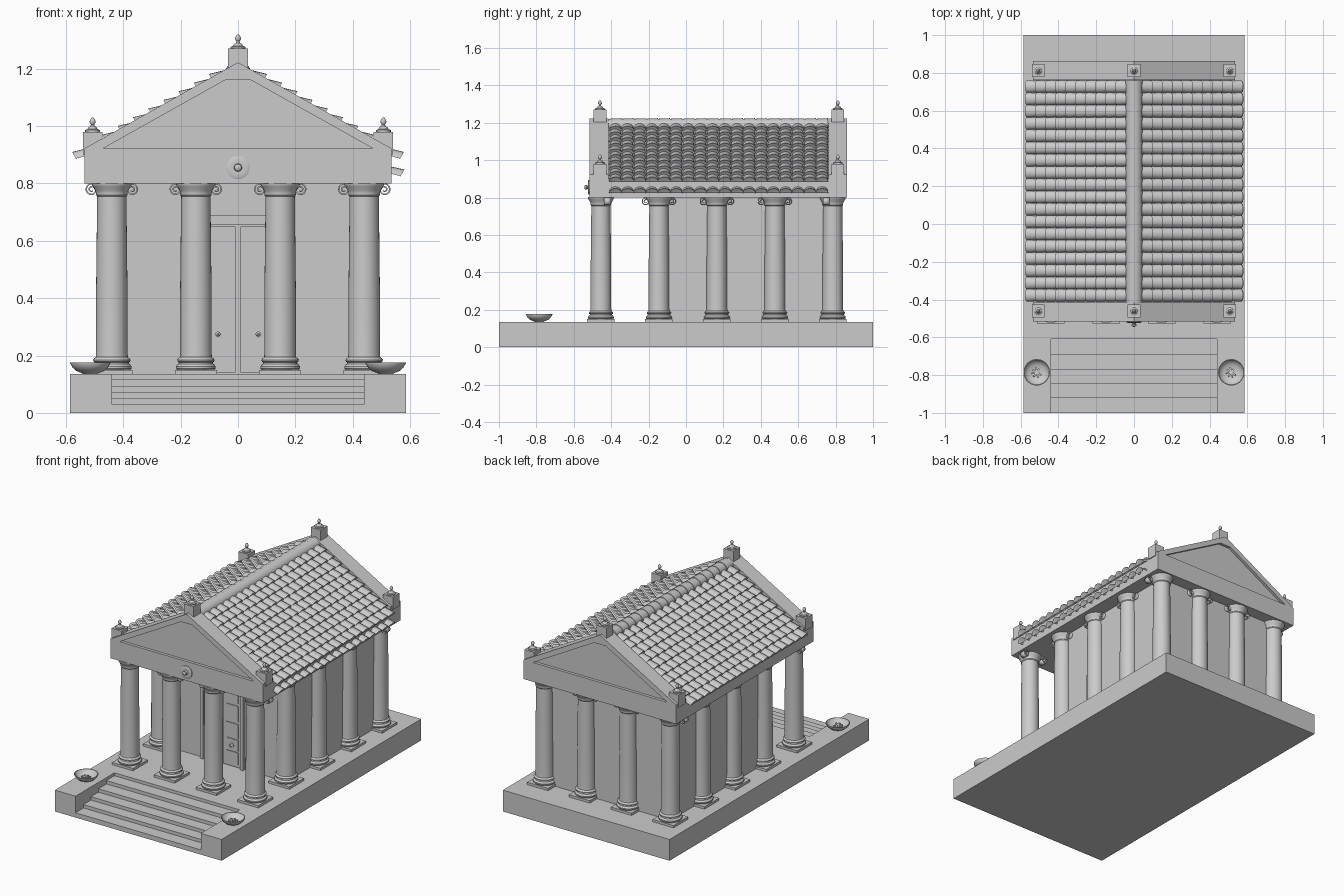
import bpy, bmesh, math
from mathutils import Vector, Matrix

if "Cube" in bpy.data.objects:
    bpy.data.objects.remove(bpy.data.objects["Cube"])

SL = math.atan(0.57)                      # roof pitch
COL_X = [-0.44, -0.147, 0.147, 0.44]
COL_Y = [-0.455, -0.145, 0.165, 0.475, 0.785]


def finish(bm, name, smooth=False):
    me = bpy.data.meshes.new(name)
    bmesh.ops.recalc_face_normals(bm, faces=bm.faces[:])
    bm.to_mesh(me)
    bm.free()
    if smooth:
        me.shade_smooth()
        me.set_sharp_from_angle(angle=math.radians(35))
    ob = bpy.data.objects.new(name, me)
    bpy.context.scene.collection.objects.link(ob)
    return ob


def box(bm, x0, x1, y0, y1, z0, z1):
    m = Matrix.Translation(((x0 + x1) / 2, (y0 + y1) / 2, (z0 + z1) / 2)) @ \
        Matrix.Diagonal((x1 - x0, y1 - y0, z1 - z0, 1))
    bmesh.ops.create_cube(bm, size=1, matrix=m)


def prism(bm, pts, y0, y1):
    """Extrude an xz outline along y."""
    a = [bm.verts.new((x, y0, z)) for x, z in pts]
    b = [bm.verts.new((x, y1, z)) for x, z in pts]
    bm.faces.new(a)
    bm.faces.new(b[::-1])
    for i in range(len(a)):
        j = (i + 1) % len(a)
        bm.faces.new((a[i], b[i], b[j], a[j]))


def lathe(bm, prof, mat, n=32):
    """Revolve (r, z) points around z, then place with mat."""
    rings = [[bm.verts.new(mat @ Vector((r * math.cos(2 * math.pi * k / n),
                                         r * math.sin(2 * math.pi * k / n), z)))
              for k in range(n)] for r, z in prof]
    for p, q in zip(rings, rings[1:]):
        for k in range(n):
            bm.faces.new((p[k], p[(k + 1) % n], q[(k + 1) % n], q[k]))
    bm.faces.new(rings[0][::-1])
    bm.faces.new(rings[-1])


def at(x, y, z):
    return Matrix.Translation((x, y, z))


# platform with cheek walls and steps
bm = bmesh.new()
box(bm, -0.585, 0.585, -0.61, 1, 0, 0.135)
for s in (-0.5125, 0.5125):
    box(bm, s - 0.0725, s + 0.0725, -1, -0.61, 0, 0.135)
finish(bm, "platform")
bm = bmesh.new()
for i, y in enumerate((-1, -0.92, -0.845, -0.77, -0.69)):
    box(bm, -0.44, 0.44, y, (-0.92, -0.845, -0.77, -0.69, -0.61)[i], 0, 0.03 + 0.0215 * i)
finish(bm, "steps")

# inner hall
bm = bmesh.new()
box(bm, -0.44, 0.44, -0.145, 0.785, 0.135, 0.8)
finish(bm, "hall_walls")

# double door with frame, panels and knobs
bm = bmesh.new()
box(bm, -0.15, 0.15, -0.165, -0.14, 0.655, 0.69)
for s in (-1, 1):
    def sbox(a, b, *r):
        box(bm, min(s * a, s * b), max(s * a, s * b), *r)
    sbox(0.13, 0.15, -0.165, -0.14, 0.135, 0.655)
    sbox(0.008, 0.13, -0.155, -0.14, 0.14, 0.65)
    for z0, z1 in ((0.16, 0.235), (0.245, 0.315), (0.325, 0.415), (0.43, 0.53), (0.545, 0.635)):
        sbox(0.028, 0.112, -0.16, -0.15, z0, z1)
finish(bm, "double_door")
bm = bmesh.new()
for s in (-1, 1):
    lathe(bm, [(0.013, 0), (0.013, 0.006), (0.005, 0.008), (0.009, 0.014), (0.003, 0.02)],
          at(s * 0.07, -0.158, 0.275) @ Matrix.Rotation(math.pi / 2, 4, 'X'), 16)
finish(bm, "door_knobs", True)

# columns: plinth, moulded base, shaft, flared capital
spots = [(x, y) for x in COL_X for y in COL_Y if abs(x) > 0.4 or y in (COL_Y[0], COL_Y[-1])]
shaft = [(0.064, 0.148), (0.069, 0.155), (0.069, 0.162), (0.064, 0.169), (0.06, 0.171),
         (0.059, 0.176), (0.064, 0.179), (0.065, 0.185), (0.061, 0.191), (0.056, 0.194),
         (0.055, 0.21), (0.055, 0.4), (0.051, 0.755), (0.055, 0.76), (0.055, 0.768),
         (0.058, 0.775), (0.066, 0.79), (0.069, 0.795), (0.069, 0.802)]
bm = bmesh.new()
for x, y in spots:
    lathe(bm, shaft, at(x, y, 0))
finish(bm, "columns", True)
bm = bmesh.new()
for x, y in spots:
    box(bm, x - 0.073, x + 0.073, y - 0.073, y + 0.073, 0.135, 0.15)
finish(bm, "column_plinths")

# capital scrolls: spiral ribbons lying along the colonnade
bm = bmesh.new()
for x, y in spots:
    end = y in (COL_Y[0], COL_Y[-1])
    off = 0.035 * (1 if y < 0 else -1) if end and abs(x) > 0.4 else 0
    for s in (-1, 1):
        path = [(0.03, 0.801)]
        for k in range(25):
            t = k / 24
            a, r = math.pi / 2 - t * 3.3 * math.pi, 0.024 - 0.017 * t
            path.append((0.07 + r * math.cos(a), 0.778 + r * math.sin(a)))
        rows = []
        for u, z in path:
            rows.append([bm.verts.new((x + s * u, y + off + w, z) if end else (x + w, y + s * u, z))
                         for w in (-0.018, 0.018)])
        for p, q in zip(rows, rows[1:]):
            bm.faces.new((p[0], p[1], q[1], q[0]))
ob = finish(bm, "capital_scrolls", True)
sol = ob.modifiers.new("thickness", 'SOLIDIFY')
sol.thickness = 0.005

# entablature, gables and roof core
bm = bmesh.new()
box(bm, -0.535, 0.535, -0.515, 0.862, 0.8, 0.9)
for y0, y1, d in ((-0.515, -0.415, 1), (0.762, 0.862, -1)):
    box(bm, -0.535, 0.535, y0, y1, 0.9, 0.922)
    yb0, yb1 = (y0 + 0.018, y1) if d > 0 else (y0, y1 - 0.018)
    prism(bm, [(-0.5, 0.92), (0.5, 0.92), (0.03, 1.19), (-0.03, 1.19)], yb0, yb1)
    for s in (-1, 1):
        prism(bm, [(s * x, z) for x, z in
                   ((0.47, 0.922), (0.535, 0.922), (0, 1.222), (0, 1.163), (0.04, 1.163))], y0, y1)
prism(bm, [(-0.535, 0.89), (0.535, 0.89), (0, 1.195)], -0.43, 0.78)
finish(bm, "entablature_and_gables")


# roof tiles: tapered half barrels with raised lower lips
def tile(bm, side, x0, x1, yc, drop=0.0):
    nrm = Vector((math.sin(SL), 0, math.cos(SL)))
    rows = []
    for x, r, base in ((x0, 0.030, -0.028), (x1, 0.0335, -0.010), (x1 - 0.002, 0.028, -0.014)):
        row = []
        for k in range(9):
            a = math.pi * k / 8
            p = Vector((x, yc + r * math.cos(a), 1.22 - 0.57 * x - drop)) + \
                nrm * (base + 0.8 * r * math.sin(a))
            row.append(bm.verts.new((side * p.x, p.y, p.z)))
        rows.append(row)
    for p, q in zip(rows, rows[1:]):
        for k in range(8):
            bm.faces.new((p[k], p[k + 1], q[k + 1], q[k]))
    bm.faces.new(rows[-1])


bm = bmesh.new()
N, ROWS = 18, 10
pitch, step = 1.17 / N, 0.53 / ROWS
for j in range(N):
    yc = -0.41 + pitch * (j + 0.5)
    for side in (-1, 1):
        for i in range(ROWS):
            tile(bm, side, 0.03 + step * i, 0.04 + step * (i + 1), yc)
    tile(bm, 1, 0.515, 0.572, yc, 0.06)       # extra eave row on the right
finish(bm, "roof_tiles", True)

# ridge tiles
bm = bmesh.new()
for j in range(N):
    y0 = -0.415 + pitch * j
    lathe(bm, [(0.042, 0), (0.046, pitch + 0.004)],
          at(0, y0, 1.185) @ Matrix.Rotation(-math.pi / 2, 4, 'X') @ Matrix.Diagonal((1, 0.85, 1, 1)), 20)
finish(bm, "ridge_tiles", True)

# roof pedestals with finials
blocks, tips = bmesh.new(), bmesh.new()
fin = [(0.026, 0), (0.026, 0.006), (0.018, 0.009), (0.014, 0.016), (0.007, 0.02), (0.006, 0.026),
       (0.010, 0.032), (0.010, 0.038), (0.006, 0.046), (0.002, 0.05)]
for y in (-0.46, 0.812):
    for x, z0, z1 in ((-0.507, 0.9, 0.98), (0, 1.19, 1.27), (0.507, 0.9, 0.98)):
        box(blocks, x - 0.034, x + 0.034, y - 0.034, y + 0.034, z0, z1)
        lathe(tips, fin, at(x, y, z1), 16)
finish(blocks, "roof_pedestals")
finish(tips, "finials", True)

# round boss on the front beam
bm = bmesh.new()
lathe(bm, [(0.04, -0.005), (0.04, 0.005), (0.034, 0.008), (0.014, 0.006), (0.009, 0.012),
           (0.013, 0.018), (0.012, 0.024), (0.004, 0.029)],
      at(0, -0.515, 0.855) @ Matrix.Rotation(math.pi / 2, 4, 'X'), 28)
finish(bm, "front_boss", True)

# fire bowls with crossed sticks
bowls, sticks = bmesh.new(), bmesh.new()
for x in (-0.515, 0.515):
    lathe(bowls, [(0.025, 0.135), (0.03, 0.139), (0.048, 0.146), (0.062, 0.158), (0.07, 0.173),
                  (0.07, 0.176), (0.066, 0.176), (0.058, 0.162), (0.044, 0.152), (0.02, 0.147)],
          at(x, -0.785, 0))
    for k in range(4):
        m = at(x, -0.785, 0.152 + 0.002 * k) @ Matrix.Rotation(k * math.pi / 4 + 0.2, 4, 'Z') @ \
            Matrix.Rotation(0.12, 4, 'Y') @ Matrix.Diagonal((0.055, 0.009, 0.009, 1))
        bmesh.ops.create_cube(sticks, size=1, matrix=m)
finish(bowls, "fire_bowls", True)
finish(sticks, "bowl_sticks")
